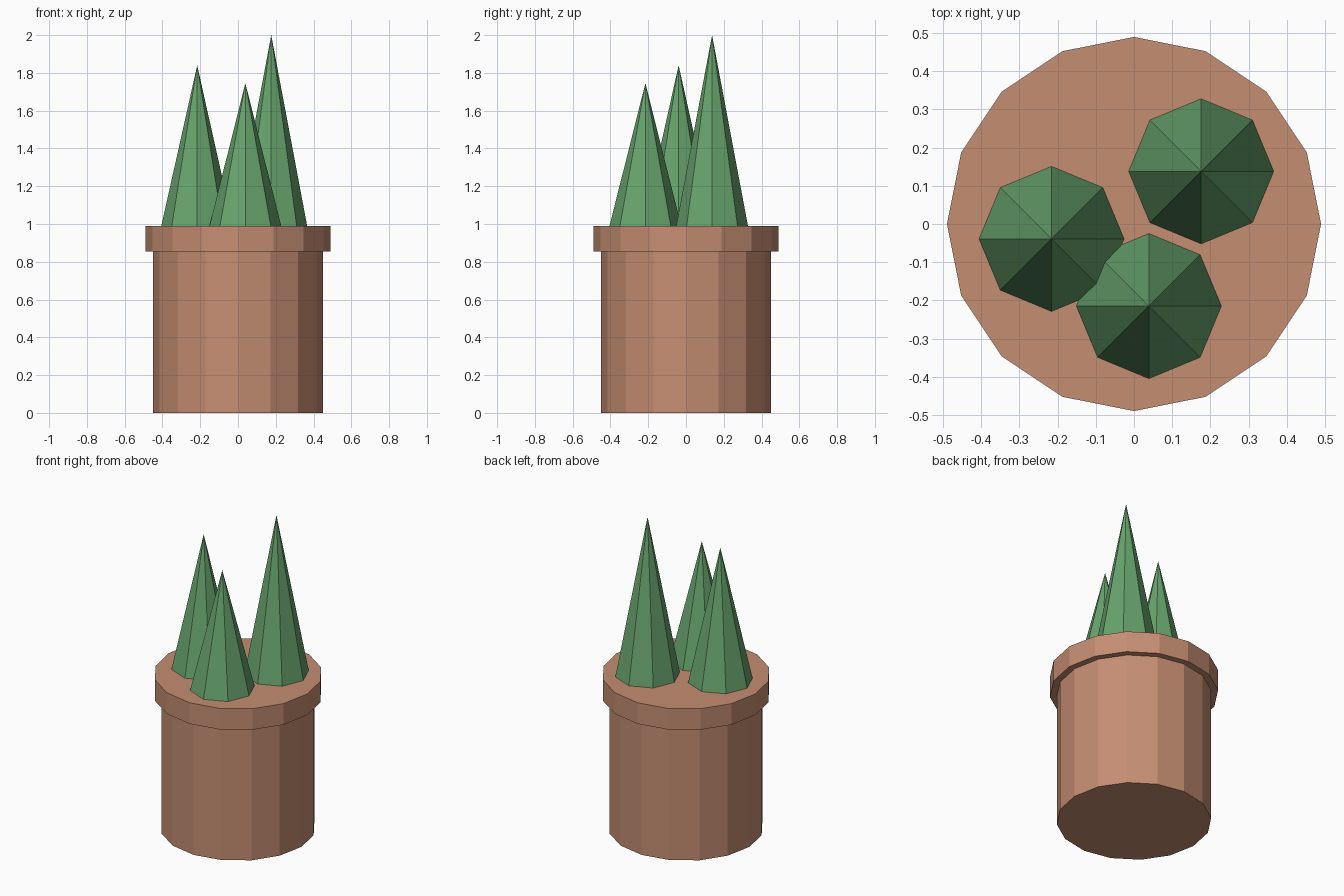
import bpy

if "Cube" in bpy.data.objects:
    bpy.data.objects.remove(bpy.data.objects["Cube"])


def material(name, color):
    mat = bpy.data.materials.new(name)
    mat.diffuse_color = color
    mat.use_nodes = True
    mat.node_tree.nodes["Principled BSDF"].inputs["Base Color"].default_value = mat.diffuse_color
    return mat


def cone(name, sides, r_bottom, r_top, z0, z1, mat, x=0.0, y=0.0):
    """Flat-shaded upright cone or cylinder spanning z0..z1."""
    bpy.ops.mesh.primitive_cone_add(
        vertices=sides, radius1=r_bottom, radius2=r_top, depth=z1 - z0,
        location=(x, y, (z0 + z1) / 2))
    obj = bpy.context.object
    obj.name = name
    obj.data.materials.append(mat)
    return obj


clay = material("clay", (0.56, 0.27, 0.17, 1))
leaf = material("leaf", (0.138, 0.37, 0.153, 1))

# Pot body and overhanging rim
POT_TOP = 0.99
RIM_BOTTOM = 0.855
cone("pot_body", 16, 0.45, 0.45, 0.0, RIM_BOTTOM, clay)
cone("pot_rim", 16, 0.49, 0.49, RIM_BOTTOM, POT_TOP, clay)

# Three spiky leaves of different heights: x, y, tip height
spikes = [(-0.216, -0.039, 1.84), (0.176, 0.138, 2.0), (0.039, -0.215, 1.745)]
for i, (x, y, tip) in enumerate(spikes, 1):
    cone(f"leaf_spike_{i}", 8, 0.19, 0.0, POT_TOP, tip, leaf, x, y)
